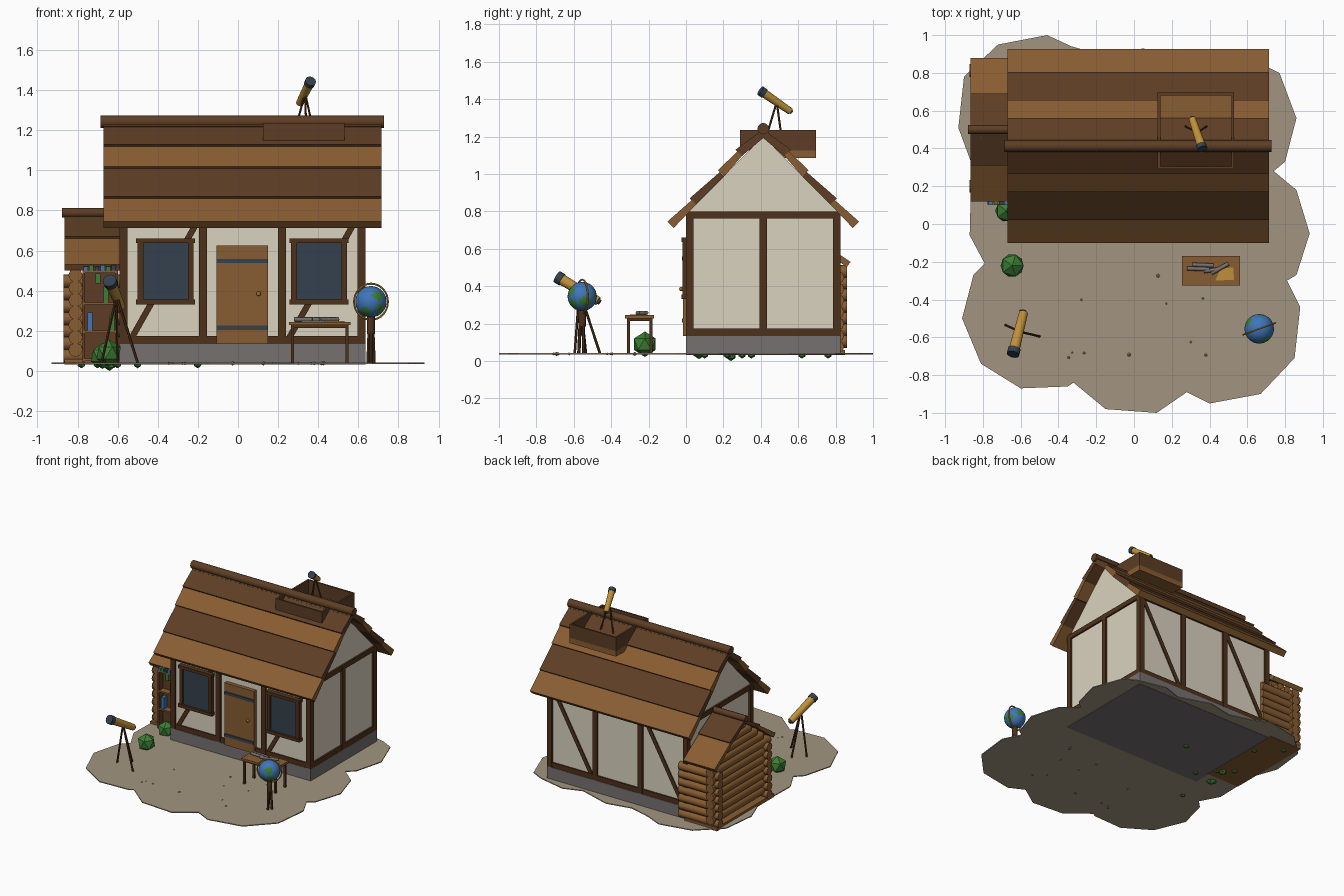
import bpy, bmesh, math, random
from mathutils import Vector, Matrix

cube = bpy.data.objects.get("Cube")
if cube:
    bpy.data.objects.remove(cube)
random.seed(4)


def material(name, *rgb):
    m = bpy.data.materials.new(name)
    m.use_nodes = True
    m.diffuse_color = (*rgb, 1)
    m.node_tree.nodes["Principled BSDF"].inputs["Base Color"].default_value = (*rgb, 1)
    return m


plaster = material("cream plaster", .70, .65, .52)
earth = material("dry earth", .36, .30, .22)
wood = material("warm wood", .25, .11, .032)
roofing = material("brown roof board", .11, .048, .018)
timber = material("dark timber", .078, .031, .011)
stone = material("grey stone", .18, .165, .16)
slate = material("slate blue", .033, .052, .075)
gold = material("gold", .52, .28, .04)
green = material("leaf green", .045, .21, .035)
blue = material("sea blue", .05, .18, .48)


def finish(name, bm, *mats):
    bmesh.ops.recalc_face_normals(bm, faces=bm.faces)
    mesh = bpy.data.meshes.new(name)
    bm.to_mesh(mesh)
    bm.free()
    for m in mats:
        mesh.materials.append(m)
    ob = bpy.data.objects.new(name, mesh)
    bpy.context.collection.objects.link(ob)
    return ob


def prism(name, mat, pts, axis, a, b):
    """Extrude a 2D outline along an axis from a to b."""
    bm = bmesh.new()
    place = {"x": lambda u, v: (a, u, v), "y": lambda u, v: (u, a, v), "z": lambda u, v: (u, v, a)}[axis]
    face = bm.faces.new([bm.verts.new(place(u, v)) for u, v in pts])
    new = bmesh.ops.extrude_face_region(bm, geom=[face])["geom"]
    step = Vector([(b - a) * (axis == k) for k in "xyz"])
    bmesh.ops.translate(bm, vec=step, verts=[g for g in new if isinstance(g, bmesh.types.BMVert)])
    return finish(name, bm, mat)


def box(name, mat, x, y, z):
    return prism(name, mat, [(x[0], y[0]), (x[1], y[0]), (x[1], y[1]), (x[0], y[1])], "z", *z)


def rod(name, mat, p, q, r, r2=None, sides=10):
    p, q = Vector(p), Vector(q)
    bm = bmesh.new()
    bmesh.ops.create_cone(bm, cap_ends=True, segments=sides, radius1=r, radius2=r2 or r, depth=(q - p).length)
    turn = (q - p).to_track_quat("Z", "Y").to_matrix().to_4x4()
    bmesh.ops.transform(bm, matrix=Matrix.Translation((p + q) / 2) @ turn, verts=bm.verts)
    for f in bm.faces:
        f.smooth = len(f.verts) == 4 and sides > 6
    return finish(name, bm, mat)


def ball(name, mat, centre, r, detail=1):
    bm = bmesh.new()
    bmesh.ops.create_icosphere(bm, subdivisions=detail, radius=r, matrix=Matrix.Translation(centre))
    return finish(name, bm, mat)


# Ground: irregular flat patch, outline in hundredths
outline = [(-46, 100), (-72, 95), (-90, 78), (-93, 51), (-86, 32), (-87, -6), (-79, -21), (-85, -27),
           (-91, -50), (-81, -74), (-60, -87), (-35, -86), (-32, -84), (-15, -98), (12, -100), (28, -89),
           (40, -95), (67, -90), (85, -71), (88, -44), (81, -30), (86, -27), (93, -5), (86, 18), (74, 28),
           (80, 33), (86, 56), (77, 80), (67, 85), (45, 90), (30, 85), (5, 93), (-15, 89), (-33, 94)]
prism("ground", earth, [(u / 100, v / 100) for u, v in outline], "z", .035, .042)

# House body
X0, X1, Y0, Y1, MID = -.59, .635, 0, .825, .413
box("foundation", stone, (X0, X1), (Y0, Y1), (.033, .135))
box("plaster_walls", plaster, (X0 + .015, X1 - .015), (Y0 + .015, Y1 - .015), (.13, .8))
prism("gable_walls", plaster, [(.015, .8), (MID, 1.2), (.81, .8)], "x", X0 + .015, X1 - .015)

# Timber frame
for y in (Y0, Y1 - .04):
    for x in (X0, -.195, .2, X1 - .04):
        box("wall_post", timber, (x, x + .04), (y, y + .04), (.135, .8))
    for z in (.135, .762):
        box("long_beam", timber, (X0, X1), (y + .004, y + .036), (z, z + .038))
    for x in (-.55, .235):
        prism("diagonal_brace", timber, [(x, .16), (x + .035, .16), (x + .38, .77), (x + .345, .77)],
              "y", y + .007, y + .033)
for x in (X0, X1 - .04):
    box("gable_post", timber, (x, x + .04), (.393, .433), (.135, .8))
    for z in (.135, .762):
        box("gable_beam", timber, (x + .002, x + .038), (Y0, Y1), (z, z + .038))

# Door with straps and knob
box("door", wood, (-.107, .15), (-.015, .02), (.135, .625))
for z in (.205, .537):
    box("door_strap", slate, (-.107, .15), (-.022, -.014), (z, z + .022))
ball("door_knob", gold, (.103, -.025, .385), .012, 2)

# Front windows
for x in (-.5, .265):
    box("window_glass", slate, (x + .02, x + .26), (-.008, .02), (.345, .65))
    for dx in (0, .25):
        box("window_side", timber, (x + dx, x + dx + .028), (-.018, .02), (.335, .66))
    for z in (.332, .637):
        box("window_rail", timber, (x - .008, x + .286), (-.025, .02), (z, z + .024))


def roof(name, steps, peak, mid, x0, x1, thick):
    """Overlapping boards on both slopes; steps are the lower edges of the courses."""
    rows = steps + [peak]
    for i in range(len(steps)):
        lo, hi = Vector(rows[i]), Vector(rows[i + 1])
        d = (hi - lo).normalized()
        inward = Vector((d.y, -d.x)) * thick
        pts = [lo, hi + inward * .3, hi + inward, lo + inward]
        mat = wood if (len(steps) - i) % 2 == 0 else roofing
        for side in (1, -1):
            prism(name, mat, [(mid + side * (p.x - mid), p.y) for p in pts], "x", x0, x1)


# Main roof and ridge pole
roof("roof_board", [(-.1, .745), (.02, .87), (.17, 1.02), (.265, 1.13)], (MID, 1.255), MID, -.67, .715, .048)
rod("ridge_pole", roofing, (-.685, MID, 1.242), (.727, MID, 1.242), .031, sides=12)

# Lookout box sunk into the roof
bx, by, bz = (.125, .53), (.29, .695), (1.125, 1.235)
for y in (by[0], by[1] - .014):
    box("lookout_long_side", roofing, bx, (y, y + .014), bz)
for x in (bx[0], bx[1] - .014):
    box("lookout_short_side", roofing, (x, x + .014), by, bz)
box("lookout_floor", wood, bx, (.44, by[1]), (1.085, 1.13))


def telescope(tail, tip, head, feet, s):
    tail, tip = Vector(tail), Vector(tip)
    d = (tip - tail).normalized()
    rod("telescope_tube", gold, tail, tip, .024 * s, .03 * s, 14)
    rod("telescope_lens_hood", slate, tip - d * .022 * s, tip + d * .012 * s, .034 * s, sides=14)
    rod("telescope_eyepiece", slate, tail - d * .012 * s, tail, .014 * s)
    for f in feet:
        rod("tripod_leg", timber, f, head, .007 * s, sides=6)


telescope((-.585, -.47, .32), (-.638, -.68, .445), (-.605, -.57, .375),
          [(-.5, -.595, .04), (-.68, -.535, .04), (-.6, -.46, .04)], 1)
telescope((.308, .558, 1.335), (.36, .405, 1.44), (.335, .485, 1.385),
          [(.39, .52, 1.13), (.265, .52, 1.13), (.34, .43, 1.2)], .8)

# Log annex on the side
box("annex_floor", wood, (-.865, -.58), (.14, .85), (.031, .06))
for k in range(7):
    z = .075 + k * .062
    rod("side_log", wood, (-.81, .14, z + .03), (-.81, .86, z + .03), .036, sides=8)
    rod("front_log", wood, (-.87, .2, z), (-.6, .2, z), .034, sides=8)
    rod("back_log", wood, (-.87, .812, z), (-.52, .812, z), .034, sides=8)
for k in range(4):
    half = .27 - k * .075
    z = .54 + k * .06
    rod("gable_log", wood, (-.81, .5 - half, z), (-.81, .5 + half, z), .034, sides=8)
roof("annex_roof_board", [(.12, .53), (.31, .67)], (.5, .79), .5, -.865, -.59, .035)
rod("annex_ridge_pole", roofing, (-.878, .5, .788), (-.6, .5, .788), .024)

# Bookcase against the annex front
box("bookcase_back", roofing, (-.775, -.6), (.155, .168), (.04, .5))
for x in (-.775, -.612):
    box("bookcase_side", roofing, (x, x + .013), (.105, .16), (.04, .5))
for z in (.05, .19, .33, .488):
    box("bookcase_shelf", wood, (-.775, -.6), (.103, .16), (z, z + .012))
for x, z, h, mat in [(-.67, .342, .08, green), (-.71, .435, .05, green), (-.75, .202, .09, blue), (-.64, .202, .08, green)]:
    box("shelf_book", mat, (x, x + .025), (.11, .15), (z, z + h))
for k in range(6):
    x = -.77 + k * .028
    box("top_book", (blue, green, slate)[k % 3], (x, x + .022), (.1, .145), (.5, .52 + .008 * (k % 2)))

# Work table with scrolls and a chart
box("table_top", wood, (.255, .56), (-.325, -.17), (.228, .245))
for x in (.265, .535):
    for y in (-.315, -.195):
        box("table_leg", timber, (x, x + .015), (y, y + .015), (.04, .23))
box("table_apron", timber, (.27, .545), (-.31, -.185), (.215, .23))
prism("chart", gold, [(.43, -.3), (.53, -.295), (.525, -.23), (.46, -.235)], "z", .245, .249)
for p, q in [((.28, -.235), (.4, -.24)), ((.31, -.215), (.42, -.22)), ((.41, -.26), (.5, -.21)), ((.37, -.25), (.45, -.24))]:
    rod("scroll", stone, (*p, .257), (*q, .257), .011, sides=8)

# Globe with land patches, ring and stand
centre = Vector((.663, -.555, .345))
bm = bmesh.new()
bmesh.ops.create_uvsphere(bm, u_segments=28, v_segments=18, radius=.078)
lands = [Vector(v).normalized() for v in [(.4, -.8, .4), (-.4, -.8, -.7), (.9, .2, -.3), (-.7, .5, .4), (.2, .9, .1), (.6, -.7, -.6)]]
for f in bm.faces:
    f.smooth = True
    n = f.calc_center_median().normalized()
    f.material_index = int(any(n.dot(v) > .94 for v in lands))
bmesh.ops.translate(bm, vec=centre, verts=bm.verts)
finish("globe", bm, blue, green)
bpy.ops.mesh.primitive_torus_add(location=centre, rotation=(math.pi / 2, 0, .35), major_radius=.09,
                                 minor_radius=.005, major_segments=32, minor_segments=6)
ring = bpy.context.object
ring.name = "globe_ring"
ring.data.materials.append(gold)
rod("globe_post", timber, centre - Vector((0, 0, .16)), centre - Vector((0, 0, .075)), .02)
for k in range(3):
    a = k * math.tau / 3 + .5
    out = Vector((math.cos(a), math.sin(a), 0)) * .018
    rod("globe_leg", timber, (centre.x + out.x, centre.y + out.y, .04), centre + out * .5 - Vector((0, 0, .1)), .009, sides=6)

# Bushes, pebbles and small tufts around the patch
ball("bush", green, (-.645, -.22, .09), .068)
ball("annex_bush", green, (-.675, .07, .075), .065)
for x, y in [(-.5, .1), (-.7, .3), (-.62, .62), (-.78, .76), (-.2, .35), (-.6, .22)]:
    ball("tuft", green, (x, y, .035), .022)
ball("low_tuft", green, (-.64, .24, .03), .03)
for k in range(12):
    spot = (random.uniform(-.5, .5), random.uniform(-.75, -.1), .038)
    ball("pebble", earth, spot, random.uniform(.006, .012))
